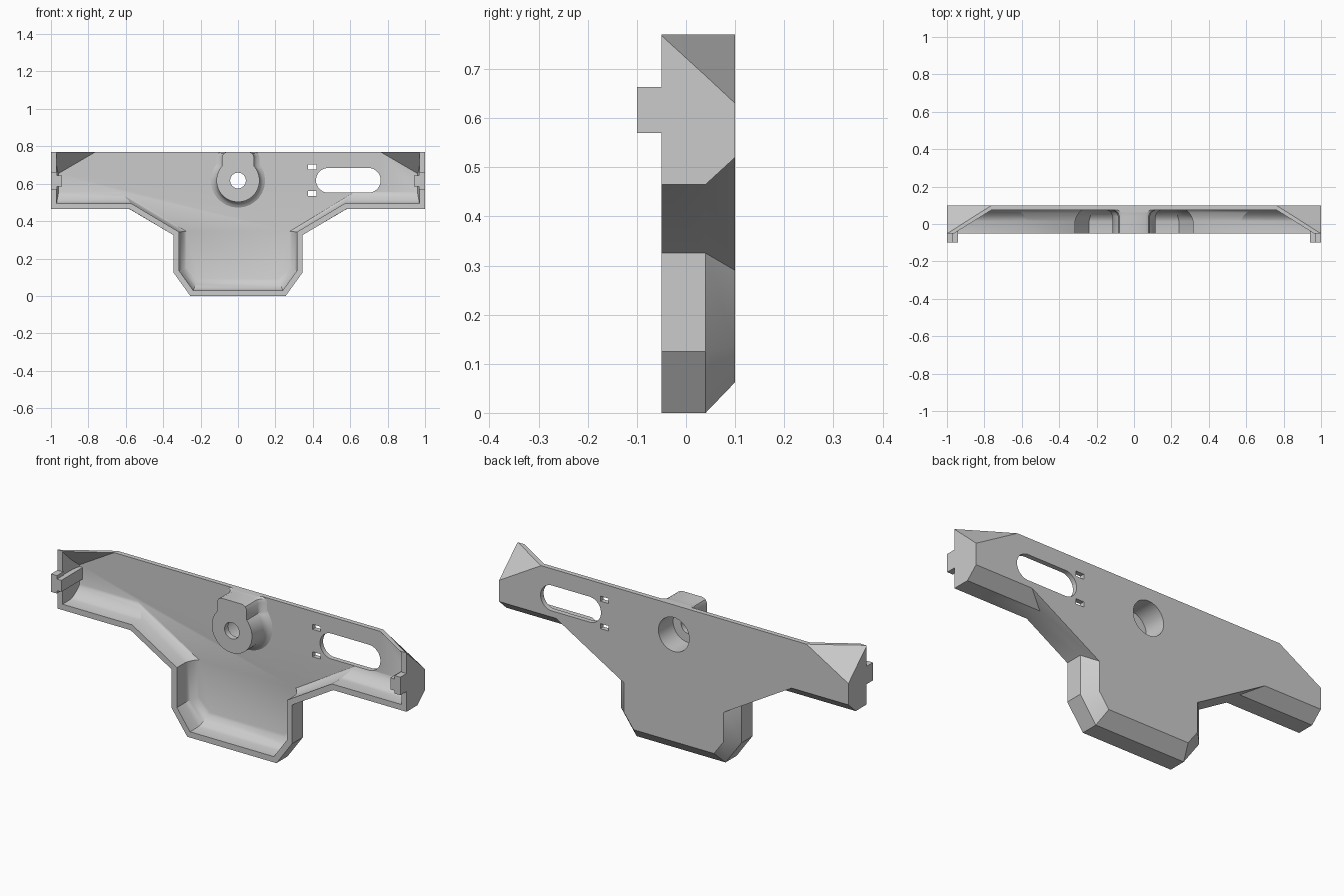
import bpy, bmesh, math

cube = bpy.data.objects.get("Cube")
if cube:
    bpy.data.objects.remove(cube, do_unlink=True)

grey = bpy.data.materials.new("plain_grey")
grey.use_nodes = True
grey.diffuse_color = (0.6, 0.6, 0.6, 1)
grey.node_tree.nodes["Principled BSDF"].inputs["Base Color"].default_value = (0.6, 0.6, 0.6, 1)


def loft(name, rings):
    """Closed solid through rings of (x, z) outlines, each paired with a y depth."""
    bm = bmesh.new()
    loops = [[bm.verts.new((x, y, z)) for x, z in pts] for y, pts in rings]
    n = len(loops[0])
    for a, b in zip(loops, loops[1:]):
        for i in range(n):
            j = (i + 1) % n
            bm.faces.new((a[i], a[j], b[j], b[i]))
    bm.faces.new(loops[0])
    bm.faces.new(loops[-1])
    bmesh.ops.recalc_face_normals(bm, faces=bm.faces[:])
    mesh = bpy.data.meshes.new(name)
    bm.to_mesh(mesh)
    bm.free()
    mesh.materials.append(grey)
    obj = bpy.data.objects.new(name, mesh)
    bpy.context.collection.objects.link(obj)
    return obj


def select(obj):
    bpy.ops.object.select_all(action='DESELECT')
    obj.select_set(True)
    bpy.context.view_layer.objects.active = obj


def cut(obj, cutters):
    select(obj)
    for c in cutters:
        mod = obj.modifiers.new("cut", 'BOOLEAN')
        mod.operation = 'DIFFERENCE'
        mod.solver = 'EXACT'
        mod.object = c
        bpy.ops.object.modifier_apply(modifier=mod.name)


def mirrored(half):
    return half + [(-x, z) for x, z in reversed(half)]


def corner(y, side, top, inset):
    """Top and side points where the sloping corner plane meets depth y."""
    depth = y + 0.05 + inset
    return [(1 - 1.6 * depth - (top - 0.77) * 1.714, top),
            (side, 0.77 - 0.933 * depth + (1 - side) * 0.583)]


def pill(cx, cz, straight, r, n=48):
    """Circle, or a slot when the straight half length is above zero."""
    pts = []
    for i in range(n):
        a = 2 * math.pi * (i + 0.5) / n
        pts.append((cx + math.copysign(straight, math.cos(a)) + r * math.cos(a), cz + r * math.sin(a)))
    return pts


def rect(x0, x1, z0, z1):
    return [(x0, z0), (x1, z0), (x1, z1), (x0, z1)]


def prism(name, pts, y0, y1):
    return loft(name, [(y0, pts), (y1, pts)])


def blend(a, b, t):
    return [(p[0] + (q[0] - p[0]) * t, p[1] + (q[1] - p[1]) * t) for p, q in zip(a, b)]


# Outer shell, chamfered towards the back, with sloping upper corners
front = [(1, 0.465), (0.58, 0.465), (0.345, 0.325), (0.345, 0.125), (0.255, 0)]
back = [(1, 0.52), (0.675, 0.52), (0.285, 0.29), (0.285, 0.137), (0.23, 0.0625)]
shell = loft("shell_plate", [(y, mirrored(corner(y, 1, 0.77, inset) + pts))
                             for y, pts, inset in ((-0.05, front, 0.002), (0.04, front, 0), (0.1, back, 0))])

# Cavity, open to the front and top, with a rounded floor edge
rim = [(0.97, 0.495), (0.572, 0.495), (0.315, 0.342), (0.315, 0.135), (0.24, 0.03)]
floor = [(0.96, 0.55), (0.62, 0.55), (0.28, 0.345), (0.28, 0.15), (0.215, 0.085)]
profile = [(-0.1, 0), (0.015, 0), (0.03, 0.1), (0.045, 0.3), (0.06, 0.6), (0.07, 0.85), (0.075, 1.1)]
rings = []
for y, t in profile:
    pts = blend(rim, floor, t)
    rings.append((y, mirrored(corner(y, pts[0][0], 0.85, 0.024) + pts)))
cavity = loft("cavity_cutter", rings)


# Boss: a round post with a neck up to the top edge, flared at its foot
def boss_outline(o):
    r, w, cz = 0.115 + o, 0.085 + o, 0.617
    start = math.acos(w / r)
    half = [(w - 0.025, 0.77), (w - 0.008, 0.762), (w, 0.745)]
    steps = 20
    for i in range(steps):
        a = start - (start + math.pi / 2) * i / steps
        half.append((r * math.cos(a), cz + r * math.sin(a)))
    return half + [(0, cz - r)] + [(-x, z) for x, z in reversed(half)]


foot = [(-0.05, 0), (0.04, 0), (0.058, 0.007), (0.069, 0.018), (0.078, 0.035)]
boss = loft("pivot_boss", [(y, boss_outline(o)) for y, o in foot])

# Bores, slot and small square holes
bore = prism("bore_cutter", pill(0, 0.617, 0, 0.042), -0.2, 0.2)
counterbore = prism("counterbore_cutter", pill(0, 0.617, 0, 0.088), -0.02, 0.2)
slot = prism("slot_cutter", pill(0.59, 0.618, 0.107, 0.066), -0.2, 0.2)
pegs = [prism("peg_cutter", rect(0.375, 0.42, z - 0.013, z + 0.013), -0.2, 0.2) for z in (0.548, 0.69)]
cut(shell, [cavity, counterbore, slot] + pegs)
cut(boss, [counterbore, bore])
for c in [cavity, bore, counterbore, slot] + pegs:
    bpy.data.objects.remove(c, do_unlink=True)

# End tabs with an inner rib
parts = [shell, boss]
for side, s in (("left", 1), ("right", -1)):
    parts.append(prism(side + "_end_tab", rect(*sorted((s * 0.967, s)), 0.57, 0.663), -0.1, -0.045))
    parts.append(prism(side + "_tab_rib", rect(*sorted((s * 0.942, s * 0.98)), 0.585, 0.645), -0.1, 0.08))

for p in parts:
    select(p)
    bpy.ops.object.shade_smooth_by_angle(angle=math.radians(32))
